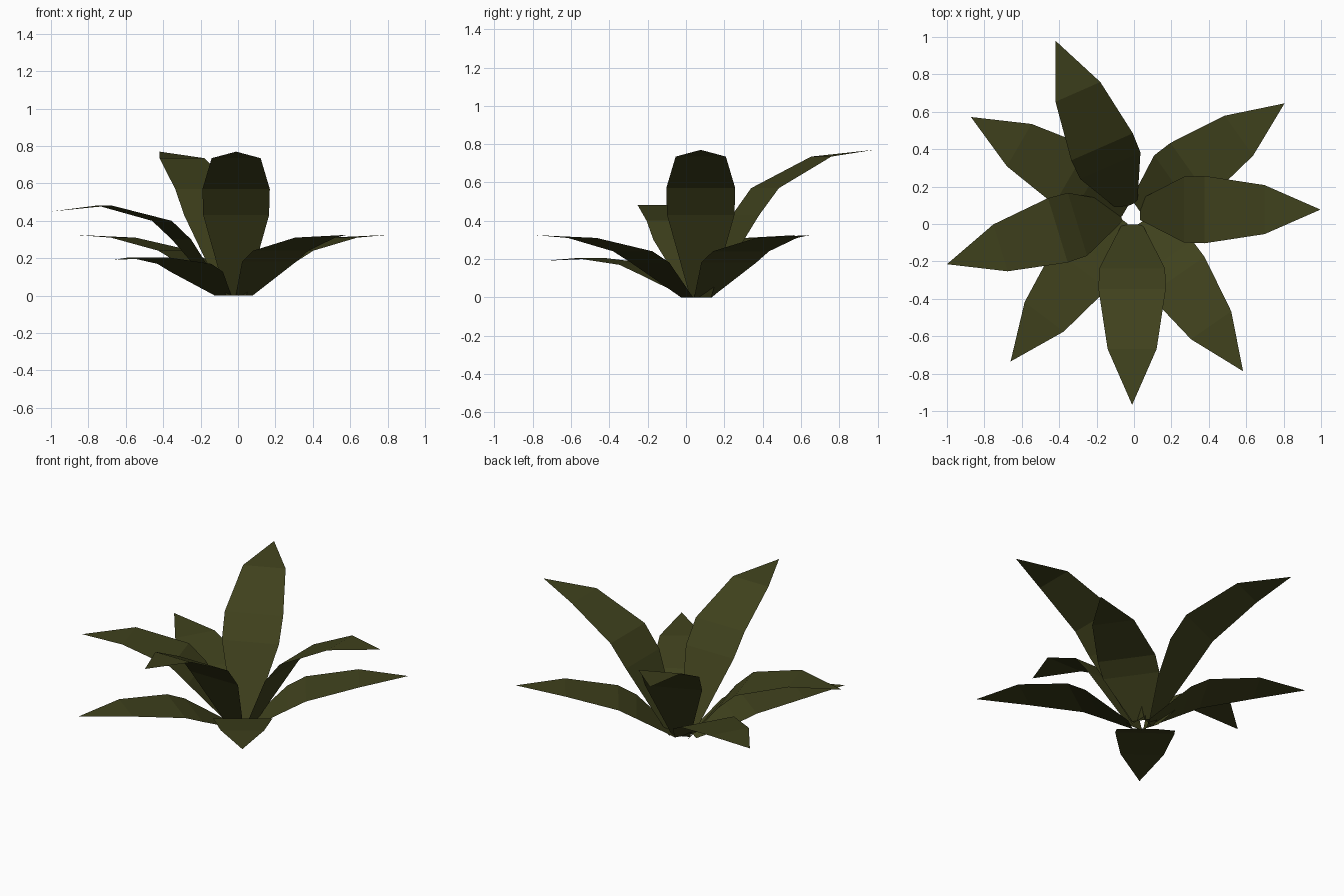
import bpy
from math import radians, cos, sin

if "Cube" in bpy.data.objects:
    bpy.data.objects.remove(bpy.data.objects["Cube"])

# Leaf colour
green = bpy.data.materials.new("leaf_green")
green.diffuse_color = (0.05, 0.053, 0.012, 1)
green.use_nodes = True
green.node_tree.nodes["Principled BSDF"].inputs["Base Color"].default_value = green.diffuse_color

# Leaf outline: distance along the leaf and half width; the last station is the pointed tip
LENGTH = 1.015
REACH = [0.05, 0.285, 0.395, 0.716, LENGTH]
HALF = [0.055, 0.176, 0.18, 0.131, 0]

# Height of each station for the two ways a leaf bends
RISING = [0, 0.43, 0.57, 0.735, 0.77]
DROOPING = [0, 0.30, 0.40, 0.482, 0.45]


def leaf(name, tip_x, tip_y, angle, heights, scale):
    a = radians(angle)
    dx, dy = cos(a), sin(a)
    verts = []
    for r, w, z in zip(REACH, HALF, heights):
        x, y = tip_x - (LENGTH - r) * dx, tip_y - (LENGTH - r) * dy
        for side in ((1, -1) if w else (0,)):
            verts.append((x - side * w * dy, y + side * w * dx, z * scale))
    faces = [(i, i + 1, i + 3, i + 2) for i in (0, 2, 4)] + [(6, 7, 8)]
    faces = [f[::1] for f in faces]
    mesh = bpy.data.meshes.new(name)
    mesh.from_pydata(verts, [], faces)
    mesh.materials.append(green)
    obj = bpy.data.objects.new(name, mesh)
    bpy.context.collection.objects.link(obj)


# Rosette: tall leaves, low leaves and two drooping leaves
LOW = 0.422
leaf("tall_leaf_back", -0.42, 0.98, 113.7, RISING, 1)
leaf("tall_leaf_right", 0.997, 0.077, 0, RISING, 1)
leaf("tall_leaf_front", -0.01, -0.967, -90, RISING, 1)
leaf("low_leaf_back_right", 0.805, 0.645, 35.3, RISING, LOW)
leaf("low_leaf_front_right", 0.583, -0.787, -55.2, RISING, LOW)
leaf("low_leaf_back_left", -0.872, 0.572, 149.8, RISING, LOW)
leaf("drooping_leaf_left", -1.0, -0.215, 197, DROOPING, 1)
leaf("low_drooping_leaf_front_left", -0.66, -0.735, 233, DROOPING, 0.425)
